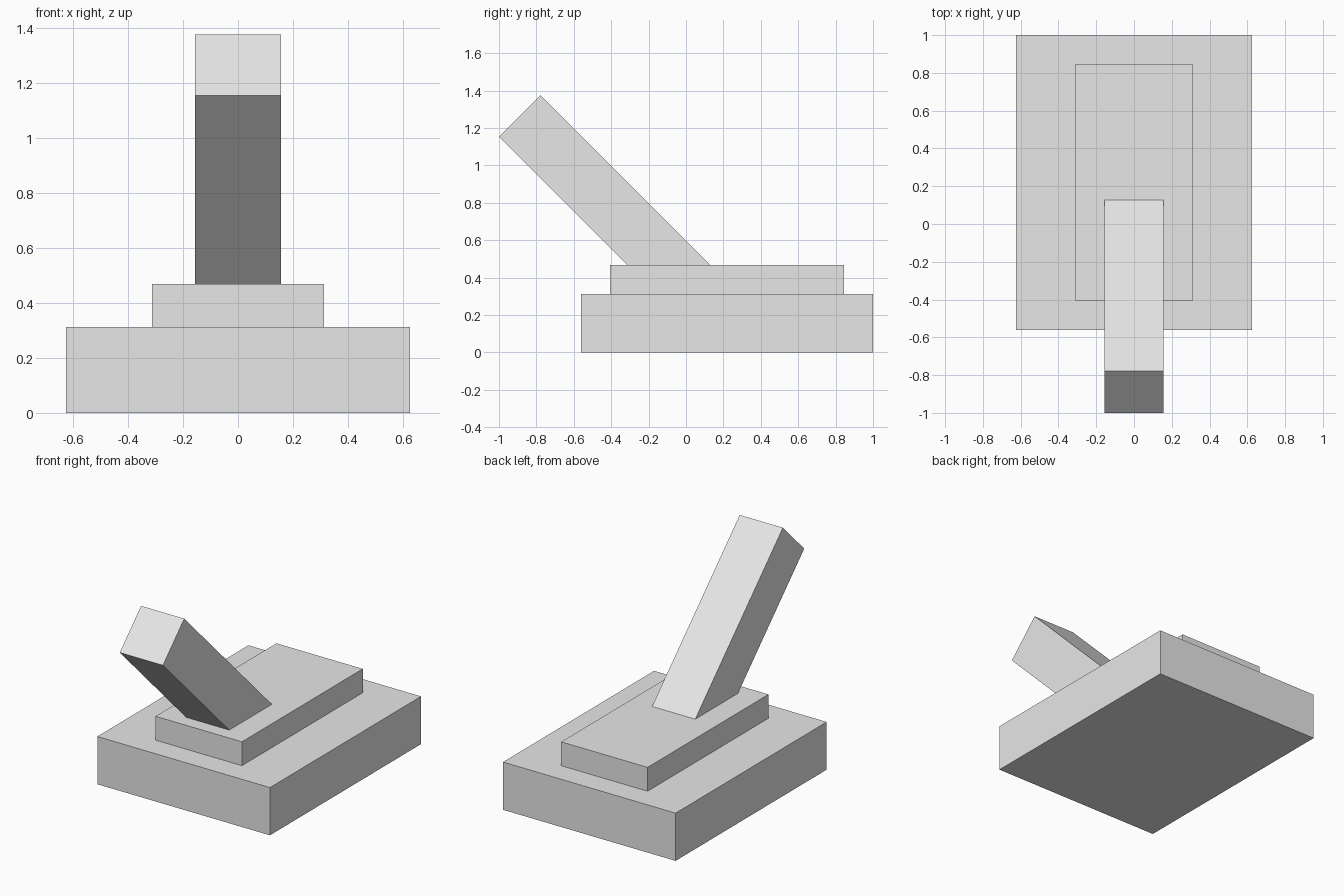
import bpy
import math
from mathutils import Vector

if "Cube" in bpy.data.objects:
    bpy.data.objects.remove(bpy.data.objects["Cube"])

grey = bpy.data.materials.new("light grey")
grey.diffuse_color = (0.8, 0.8, 0.8, 1)
grey.use_nodes = True
grey.node_tree.nodes["Principled BSDF"].inputs["Base Color"].default_value = grey.diffuse_color


def box(name, size, center, tilt=0.0):
    """Add a flat-shaded box, tilted about the x axis."""
    bpy.ops.mesh.primitive_cube_add(size=1, location=center, rotation=(tilt, 0, 0))
    ob = bpy.context.object
    ob.name = name
    ob.scale = size
    ob.data.materials.append(grey)
    return ob


# Stepped base
box("base", (1.25, 1.5625, 0.3125), (0, 0.219, 0.15625))
box("raised_plate", (0.625, 1.25, 0.15625), (0, 0.219, 0.390625))

# Square lever leaning forward at 45 degrees, its foot sunk into the plate
tilt = math.radians(45)
length, width = 1.30, 0.3125
tip = Vector((0, -0.8895, 1.265))
along = Vector((0, math.sin(tilt), -math.cos(tilt)))
box("lever", (width, width, length), tip + along * length / 2, tilt)
